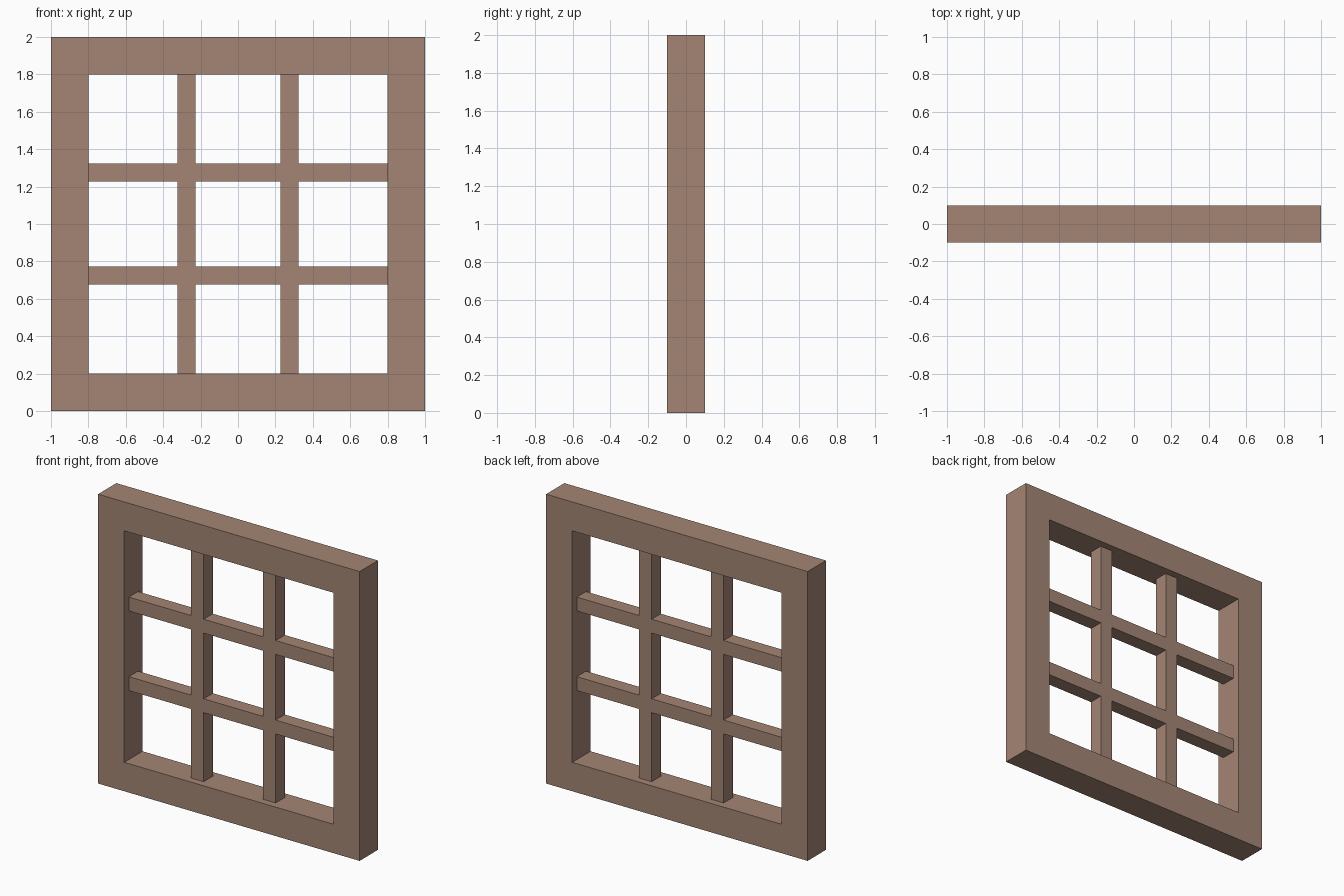
import bpy
import bmesh

cube = bpy.data.objects.get("Cube")
if cube:
    bpy.data.objects.remove(cube, do_unlink=True)

# Brown wood
COLOUR = (0.371, 0.235, 0.174, 1.0)
wood = bpy.data.materials.new("brown wood")
wood.use_nodes = True
wood.diffuse_color = COLOUR
bsdf = wood.node_tree.nodes["Principled BSDF"]
bsdf.inputs["Base Color"].default_value = COLOUR
bsdf.inputs["Roughness"].default_value = 0.8

CENTRE_Z = 1.0


def pierced_panel(name, cuts, is_open, depth):
    """Square panel split at the cuts both ways, with the open cells left out."""
    bm = bmesh.new()
    grid = [[bm.verts.new((x, -depth / 2, z)) for z in cuts] for x in cuts]
    cells = range(len(cuts) - 1)
    faces = [
        bm.faces.new((grid[i][j], grid[i + 1][j], grid[i + 1][j + 1], grid[i][j + 1]))
        for i in cells for j in cells if not is_open(i, j)
    ]
    bmesh.ops.delete(bm, geom=[v for v in bm.verts if not v.link_faces], context='VERTS')

    # Give the panel its thickness
    solid = bmesh.ops.extrude_face_region(bm, geom=faces, use_keep_orig=True)
    moved = [g for g in solid["geom"] if isinstance(g, bmesh.types.BMVert)]
    bmesh.ops.translate(bm, verts=moved, vec=(0, depth, 0))
    bmesh.ops.recalc_face_normals(bm, faces=bm.faces)

    mesh = bpy.data.meshes.new(name)
    bm.to_mesh(mesh)
    bm.free()
    mesh.materials.append(wood)
    panel = bpy.data.objects.new(name, mesh)
    panel.location.z = CENTRE_Z
    bpy.context.collection.objects.link(panel)
    return panel


# Thick outer frame with one large opening
OUTER, INNER = 1.0, 0.8
pierced_panel("outer_frame", (-OUTER, -INNER, INNER, OUTER),
              lambda i, j: i == 1 and j == 1, depth=0.2)

# Thinner crossing bars that divide the opening into nine panes
BAR_OFFSET, BAR_HALF = 0.275, 0.048
near, far = BAR_OFFSET - BAR_HALF, BAR_OFFSET + BAR_HALF
pierced_panel("glazing_bars", (-INNER, -far, -near, near, far, INNER),
              lambda i, j: i % 2 == 0 and j % 2 == 0, depth=0.1)
